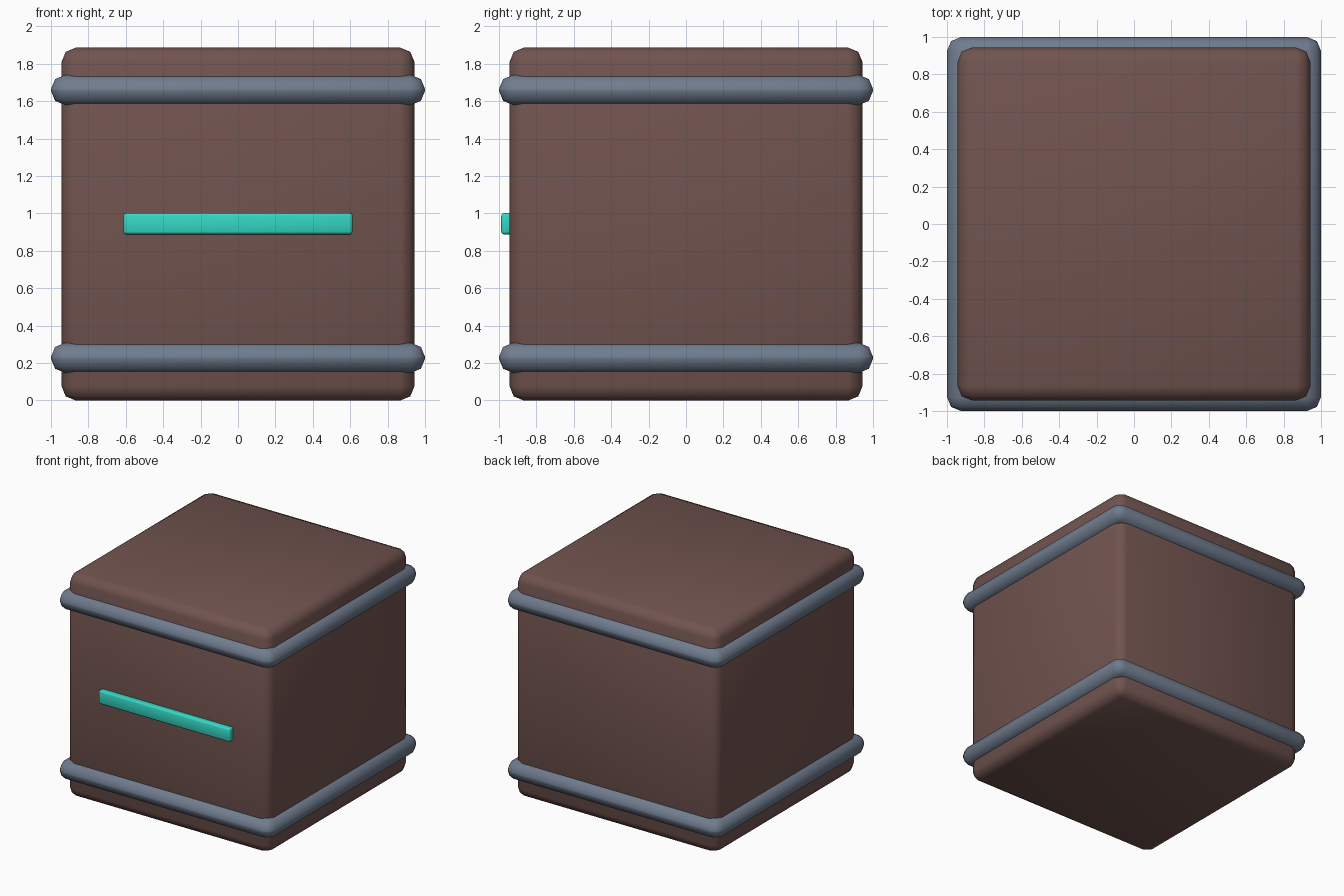
import bpy
from math import radians

if "Cube" in bpy.data.objects:
    bpy.data.objects.remove(bpy.data.objects["Cube"])


def material(name, rgb):
    m = bpy.data.materials.new(name)
    m.diffuse_color = (*rgb, 1)
    m.use_nodes = True
    m.node_tree.nodes["Principled BSDF"].inputs["Base Color"].default_value = m.diffuse_color
    return m


def rounded_box(name, size, location, bevel, mat):
    bpy.ops.mesh.primitive_cube_add(size=1, location=location)
    ob = bpy.context.object
    ob.name = name
    ob.scale = size
    bpy.ops.object.transform_apply(location=False, rotation=False, scale=True)
    mod = ob.modifiers.new("Bevel", 'BEVEL')
    mod.width = bevel
    mod.segments = 2
    mod.limit_method = 'NONE'
    bpy.ops.object.modifier_apply(modifier=mod.name)
    bpy.ops.object.shade_smooth_by_angle(angle=radians(50))
    ob.data.materials.append(mat)
    return ob


brown = material("brown", (0.165, 0.088, 0.078))
steel = material("steel", (0.16, 0.20, 0.27))
teal = material("teal", (0.035, 0.68, 0.55))

# Main crate body
rounded_box("crate_body", (1.886, 1.886, 1.886), (0, 0, 0.943), 0.075, brown)

# Metal bands wrapped round the body near the bottom and top
for name, z in (("lower_band", 0.228), ("upper_band", 1.66)):
    rounded_box(name, (2, 2, 0.16), (0, 0, z), 0.075, steel)

# Glowing strip on the front face
rounded_box("front_strip", (1.226, 0.06, 0.114), (0, -0.958, 0.945), 0.015, teal)
